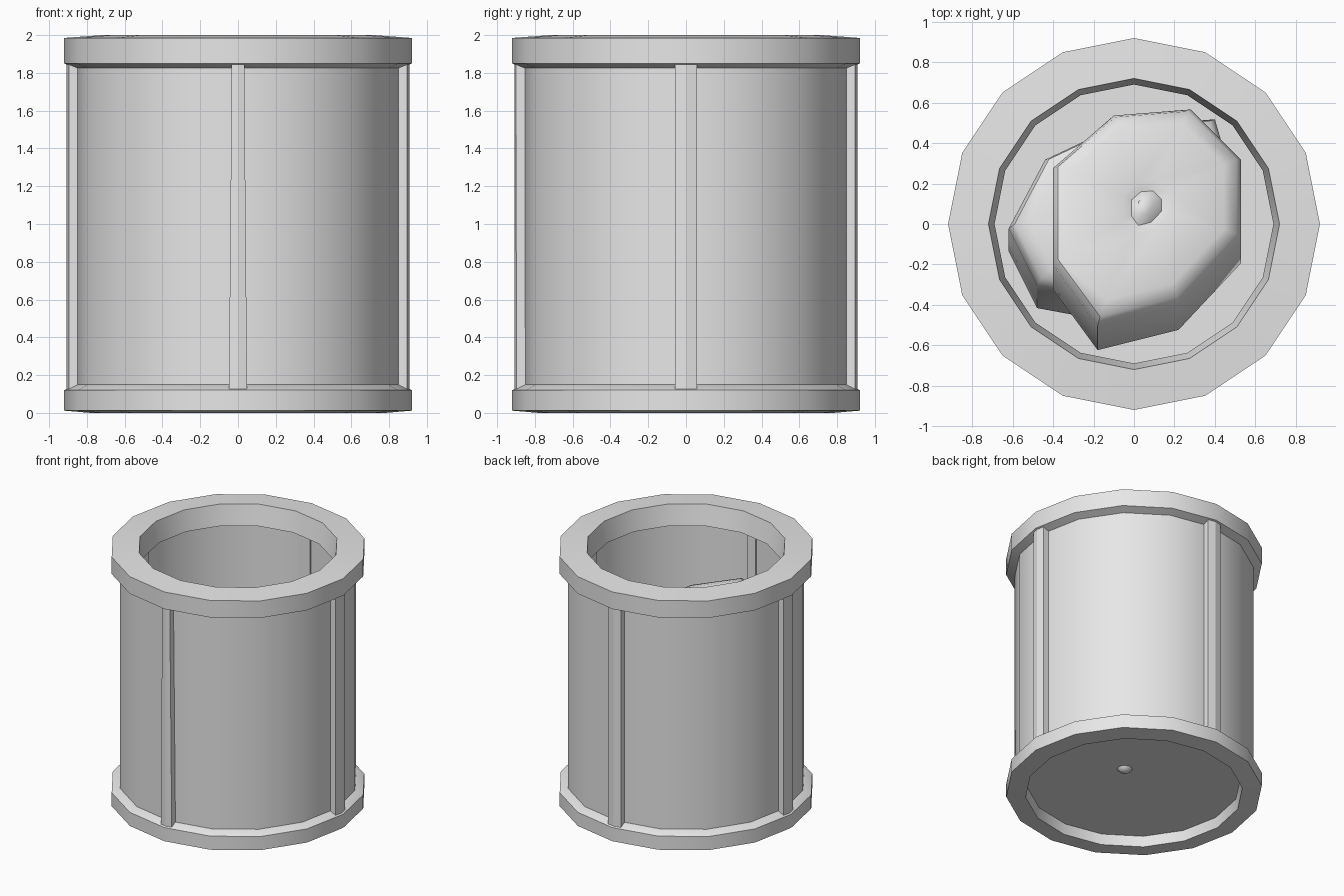
import bpy, bmesh, math
from mathutils import Vector

cube = bpy.data.objects.get("Cube")
if cube:
    bpy.data.objects.remove(cube)

SIDES = 16
grey = bpy.data.materials.new("plain_grey")
grey.use_nodes = True
grey.diffuse_color = (0.8, 0.8, 0.8, 1)
grey.node_tree.nodes["Principled BSDF"].inputs["Base Color"].default_value = (0.8, 0.8, 0.8, 1)


def finish(name, bm, angle=30):
    """Turn a bmesh into a smooth-shaded object with sharp edges kept."""
    bmesh.ops.recalc_face_normals(bm, faces=bm.faces)
    mesh = bpy.data.meshes.new(name)
    bm.to_mesh(mesh)
    bm.free()
    mesh.materials.append(grey)
    obj = bpy.data.objects.new(name, mesh)
    bpy.context.collection.objects.link(obj)
    bpy.ops.object.select_all(action='DESELECT')
    obj.select_set(True)
    bpy.context.view_layer.objects.active = obj
    bpy.ops.object.shade_smooth_by_angle(angle=math.radians(angle))
    return obj


def bridge(bm, rings, closed=False):
    """Join neighbouring vertex rings with quads."""
    pairs = list(zip(rings, rings[1:]))
    if closed:
        pairs.append((rings[-1], rings[0]))
    for a, b in pairs:
        n = len(a)
        for i in range(n):
            j = (i + 1) % n
            bm.faces.new((a[i], a[j], b[j], b[i]))


def lathe(name, profile):
    """Spin a closed (radius, height) profile round the z axis."""
    bm = bmesh.new()
    rings = []
    for r, z in profile:
        angles = [math.tau * i / SIDES for i in range(SIDES)]
        rings.append([bm.verts.new((r * math.cos(a), r * math.sin(a), z)) for a in angles])
    bridge(bm, rings, closed=True)
    return finish(name, bm, 40)


# Wall and the two thick rims
lathe("wall", [(0.86, 0.1), (0.86, 1.9), (0.84, 1.9), (0.84, 0.1)])
lathe("top_rim", [(0.92, 1.85), (0.92, 1.985), (0.72, 2.0), (0.69, 1.84), (0.85, 1.83), (0.86, 1.825)])
lathe("bottom_rim", [(0.92, 0.12), (0.92, 0.012), (0.78, 0.0), (0.76, 0.12), (0.84, 0.15), (0.86, 0.15)])

# Floor disc
bm = bmesh.new()
bmesh.ops.create_cone(bm, cap_ends=True, segments=SIDES, radius1=0.84, radius2=0.84, depth=0.03)
bmesh.ops.translate(bm, verts=bm.verts, vec=(0, 0, 0.095))
finish("floor", bm)


def bar(name, turn, low, high):
    """Upright slat with a ridged face; low and high are its half widths."""
    bm = bmesh.new()
    rings = []
    for z, w in ((0.11, low), (1.86, high)):
        section = [(0.907, 0), (0.907 - 0.2 * w, w), (0.82, w), (0.82, -w), (0.907 - 0.2 * w, -w)]
        rings.append([bm.verts.new((x, y, z)) for x, y in section])
    bridge(bm, rings)
    for ring in rings:
        bm.faces.new(ring)
    finish(name, bm, 20).rotation_euler.z = math.radians(turn)


bar("left_bar", 0, 0.057, 0.057)
bar("back_bar", 90, 0.057, 0.057)
bar("right_bar", 180, 0.057, 0.057)
bar("front_bar", 270, 0.048, 0.033)


def chunk(name, outline, top, depth, slope, lean):
    """Rounded, leaning lump with a many-sided outline and a small crown."""
    bm = bmesh.new()
    pts = [Vector(p) for p in outline]
    mid = sum(pts, Vector((0, 0))) / len(pts)
    # size of each ring against its drop from the top
    layers = [(0.08, -0.04), (0.16, 0.02), (0.25, 0.0), (0.82, 0.0), (0.95, 0.04),
              (1.0, 0.13), (1.0, 0.8), (0.94, 0.94), (0.8, 1.0)]
    rings = []
    for size, drop in layers:
        ring = []
        for p in pts:
            q = mid + (p - mid) * size
            tilt = (q - mid).dot(slope)
            q = q + lean * drop
            ring.append(bm.verts.new((q.x, q.y, top - drop * depth + tilt)))
        rings.append(ring)
    bridge(bm, rings)
    bm.faces.new(rings[0])
    bm.faces.new(rings[-1])
    finish(name, bm, 50)


# Two lumps stacked inside
chunk("upper_lump",
      [(-0.4, 0.3), (-0.1, 0.56), (0.28, 0.59), (0.53, 0.34),
       (0.53, -0.05), (0.22, -0.38), (-0.18, -0.48), (-0.4, -0.18)],
      1.43, 0.6, Vector((-0.25, -0.28)), Vector((0.0, -0.18)))
chunk("lower_lump",
      [(-0.62, 0.0), (-0.44, 0.34), (-0.1, 0.5), (0.4, 0.54),
       (0.5, 0.2), (0.4, -0.2), (-0.1, -0.35), (-0.48, -0.28)],
      0.75, 0.55, Vector((-0.1, -0.12)), Vector((0.0, -0.17)))

# Small nub showing through the floor
bm = bmesh.new()
bmesh.ops.create_uvsphere(bm, u_segments=8, v_segments=6, radius=0.07)
bmesh.ops.translate(bm, verts=bm.verts, vec=(0.18, 0.11, 0.12))
finish("lower_nub", bm, 60)
